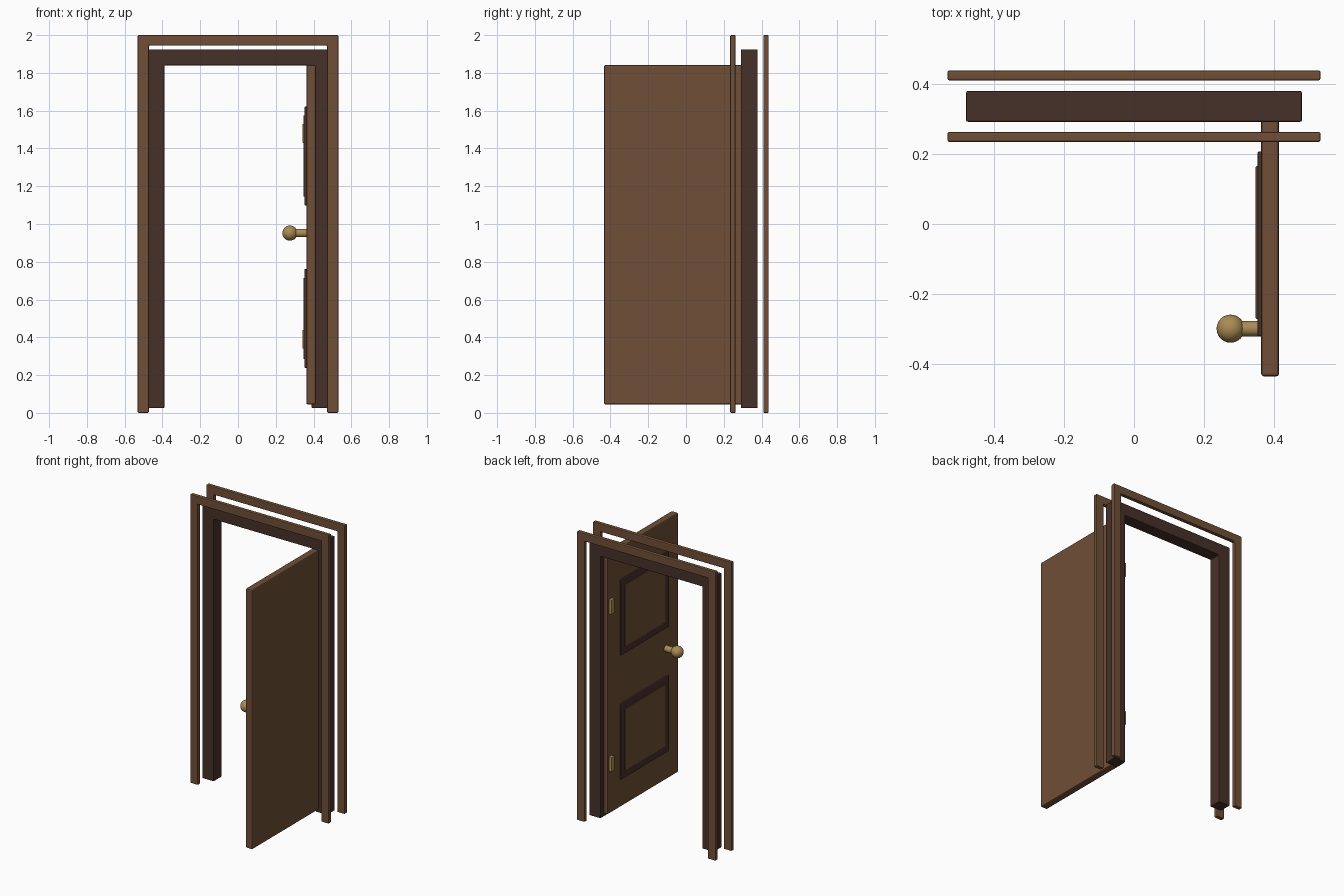
import bpy, bmesh, math

if "Cube" in bpy.data.objects:
    bpy.data.objects.remove(bpy.data.objects["Cube"])


def material(name, rgb):
    m = bpy.data.materials.new(name)
    m.diffuse_color = (*rgb, 1)
    m.use_nodes = True
    m.node_tree.nodes["Principled BSDF"].inputs["Base Color"].default_value = m.diffuse_color
    return m


WOOD = material("wood", (0.16, 0.078, 0.038))
DARK = material("dark_wood", (0.062, 0.03, 0.022))
BRASS = material("brass", (0.40, 0.26, 0.09))


def finish(name, bm, mat, bevel):
    bmesh.ops.recalc_face_normals(bm, faces=bm.faces)
    me = bpy.data.meshes.new(name)
    bm.to_mesh(me)
    bm.free()
    me.materials.append(mat)
    ob = bpy.data.objects.new(name, me)
    bpy.context.collection.objects.link(ob)
    mod = ob.modifiers.new("edges", 'BEVEL')
    mod.width, mod.segments = bevel, 2
    return ob


def box(name, x, y, z, mat, bevel):
    bm = bmesh.new()
    bmesh.ops.create_cube(bm, size=1)
    for v in bm.verts:
        for i, (a, b) in enumerate((x, y, z)):
            v.co[i] = a if v.co[i] < 0 else b
    return finish(name, bm, mat, bevel)


def arch(name, outer, inner, z0, z_in, z_out, y0, y1, mat, bevel):
    # doorway-shaped profile extruded along y
    pts = [(-outer, z0), (-outer, z_out), (outer, z_out), (outer, z0),
           (inner, z0), (inner, z_in), (-inner, z_in), (-inner, z0)]
    bm = bmesh.new()
    face = bm.faces.new([bm.verts.new((x, y0, z)) for x, z in pts])
    ext = bmesh.ops.extrude_face_region(bm, geom=[face])
    for v in ext["geom"]:
        if isinstance(v, bmesh.types.BMVert):
            v.co.y = y1
    return finish(name, bm, mat, bevel)


# Frame: jamb with a casing in front and behind
arch("jamb", 0.478, 0.39, 0.025, 1.84, 1.925, 0.291, 0.379, DARK, 0.005)
arch("front_casing", 0.531, 0.472, 0, 1.944, 2.0, 0.234, 0.262, WOOD, 0.005)
arch("back_casing", 0.531, 0.472, 0, 1.944, 2.0, 0.409, 0.437, WOOD, 0.005)

# Open door leaf
box("door", (0.362, 0.413), (-0.434, 0.343), (0.045, 1.842), WOOD, 0.008)

# Raised panels and hinges
for label, zc, zh in (("lower", 0.50, 0.39), ("upper", 1.36, 1.48)):
    box(label + "_panel_moulding", (0.351, 0.368), (-0.32, 0.207),
        (zc - 0.262, zc + 0.262), DARK, 0.006)
    box(label + "_panel", (0.346, 0.364), (-0.27, 0.165),
        (zc - 0.215, zc + 0.215), WOOD, 0.004)
    box(label + "_hinge", (0.341, 0.366), (0.293, 0.328),
        (zh - 0.05, zh + 0.05), BRASS, 0.003)

# Door knob
bpy.ops.mesh.primitive_cylinder_add(vertices=24, radius=0.022, depth=0.095,
                                    location=(0.317, -0.298, 0.952),
                                    rotation=(0, math.pi / 2, 0))
stem = bpy.context.object
stem.name = "knob_stem"
bpy.ops.mesh.primitive_uv_sphere_add(segments=24, ring_count=16, radius=0.04,
                                     location=(0.275, -0.298, 0.952))
knob = bpy.context.object
knob.name = "knob"
for ob in (stem, knob):
    ob.data.materials.append(BRASS)
    bpy.ops.object.select_all(action='DESELECT')
    ob.select_set(True)
    bpy.context.view_layer.objects.active = ob
    bpy.ops.object.shade_smooth_by_angle(angle=math.radians(40))
